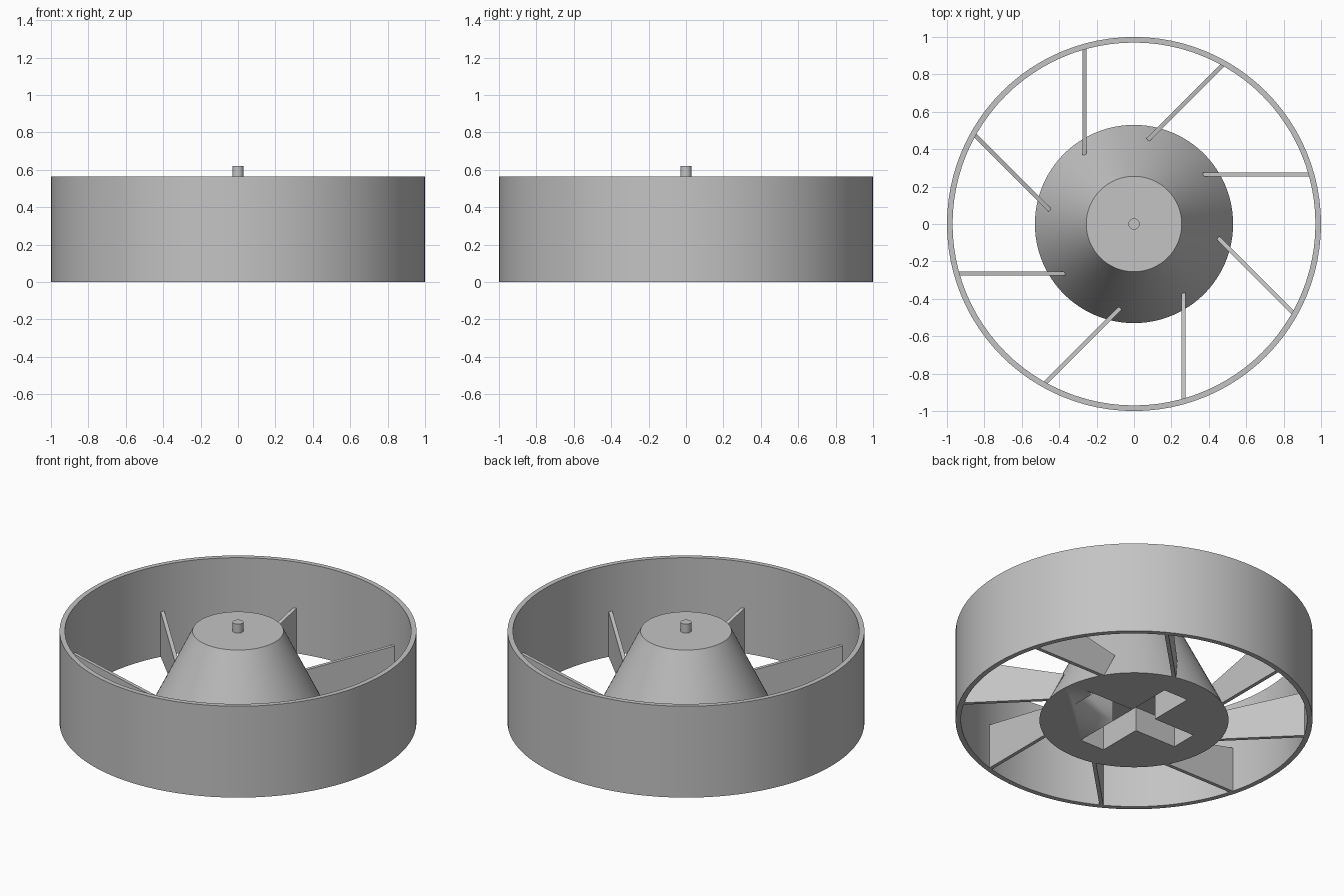
import bpy
import bmesh
import math
from mathutils import Matrix

default = bpy.data.objects.get("Cube")
if default:
    bpy.data.objects.remove(default, do_unlink=True)

SEGMENTS = 96
HEIGHT = 0.565

grey = bpy.data.materials.new("plain grey")
grey.use_nodes = True
grey.diffuse_color = (0.55, 0.55, 0.55, 1)
grey.node_tree.nodes["Principled BSDF"].inputs["Base Color"].default_value = grey.diffuse_color


def finish(name, bm):
    """Turn a bmesh into a shaded, coloured object."""
    bmesh.ops.recalc_face_normals(bm, faces=bm.faces)
    mesh = bpy.data.meshes.new(name)
    bm.to_mesh(mesh)
    bm.free()
    mesh.materials.append(grey)
    obj = bpy.data.objects.new(name, mesh)
    bpy.context.collection.objects.link(obj)
    bpy.ops.object.select_all(action='DESELECT')
    obj.select_set(True)
    bpy.context.view_layer.objects.active = obj
    bpy.ops.object.shade_smooth_by_angle(angle=math.radians(30))
    return obj


def lathe(name, profile, closed):
    """Spin an (r, z) profile about the z axis."""
    bm = bmesh.new()
    verts = [bm.verts.new((r, 0, z)) for r, z in profile]
    pairs = list(zip(verts, verts[1:] + verts[:1])) if closed else list(zip(verts, verts[1:]))
    edges = [bm.edges.new(p) for p in pairs]
    bmesh.ops.spin(bm, geom=verts + edges, axis=(0, 0, 1), cent=(0, 0, 0),
                   angle=math.tau, steps=SEGMENTS, use_duplicate=False)
    bmesh.ops.remove_doubles(bm, verts=bm.verts, dist=1e-4)
    if not closed:
        bmesh.ops.holes_fill(bm, edges=bm.edges, sides=0)
    return finish(name, bm)


def prism(name, outline, offset, matrix=Matrix()):
    """Extrude a flat outline by an offset vector."""
    bm = bmesh.new()
    face = bm.faces.new([bm.verts.new(p) for p in outline])
    extruded = bmesh.ops.extrude_face_region(bm, geom=[face], use_keep_orig=True)
    moved = [v for v in extruded["geom"] if isinstance(v, bmesh.types.BMVert)]
    bmesh.ops.translate(bm, verts=moved, vec=offset)
    bm.transform(matrix)
    return finish(name, bm)


# Outer ring
lathe("outer_ring", [(0.97, 0), (1, 0), (1, HEIGHT), (0.97, HEIGHT)], True)

# Conical hub with a short shaft on top
hub = lathe("hub", [(0.53, 0), (0.255, HEIGHT)], False)
lathe("shaft", [(0.03, HEIGHT - 0.02), (0.03, 0.62)], False)

# Cross-shaped socket cut into the underside of the hub
W, L = 0.083, 0.365
quarter = [(L, -W), (L, W), (W, W)]
cross = []
for k in range(4):
    c, s = round(math.cos(k * math.pi / 2)), round(math.sin(k * math.pi / 2))
    cross += [(c * x - s * y, s * x + c * y, -0.1) for x, y in quarter]
cutter = prism("socket_cutter", cross, (0, 0, 0.25))
cutter.hide_render = True
cut = hub.modifiers.new("socket", 'BOOLEAN')
cut.operation = 'DIFFERENCE'
cut.solver = 'EXACT'
cut.object = cutter
bpy.ops.object.select_all(action='DESELECT')
hub.select_set(True)
bpy.context.view_layer.objects.active = hub
bpy.ops.object.modifier_apply(modifier="socket")
bpy.data.objects.remove(cutter, do_unlink=True)

# Eight upright blades, offset from the radius, with sloping tops
Y = 0.254
blade = [(0.45, Y, 0), (0.94, Y, 0), (0.94, Y, 0.28), (0.37, Y, 0.158)]
for k in range(8):
    prism(f"blade_{k + 1}", blade, (0, 0.022, 0), Matrix.Rotation(k * math.pi / 4, 4, 'Z'))
